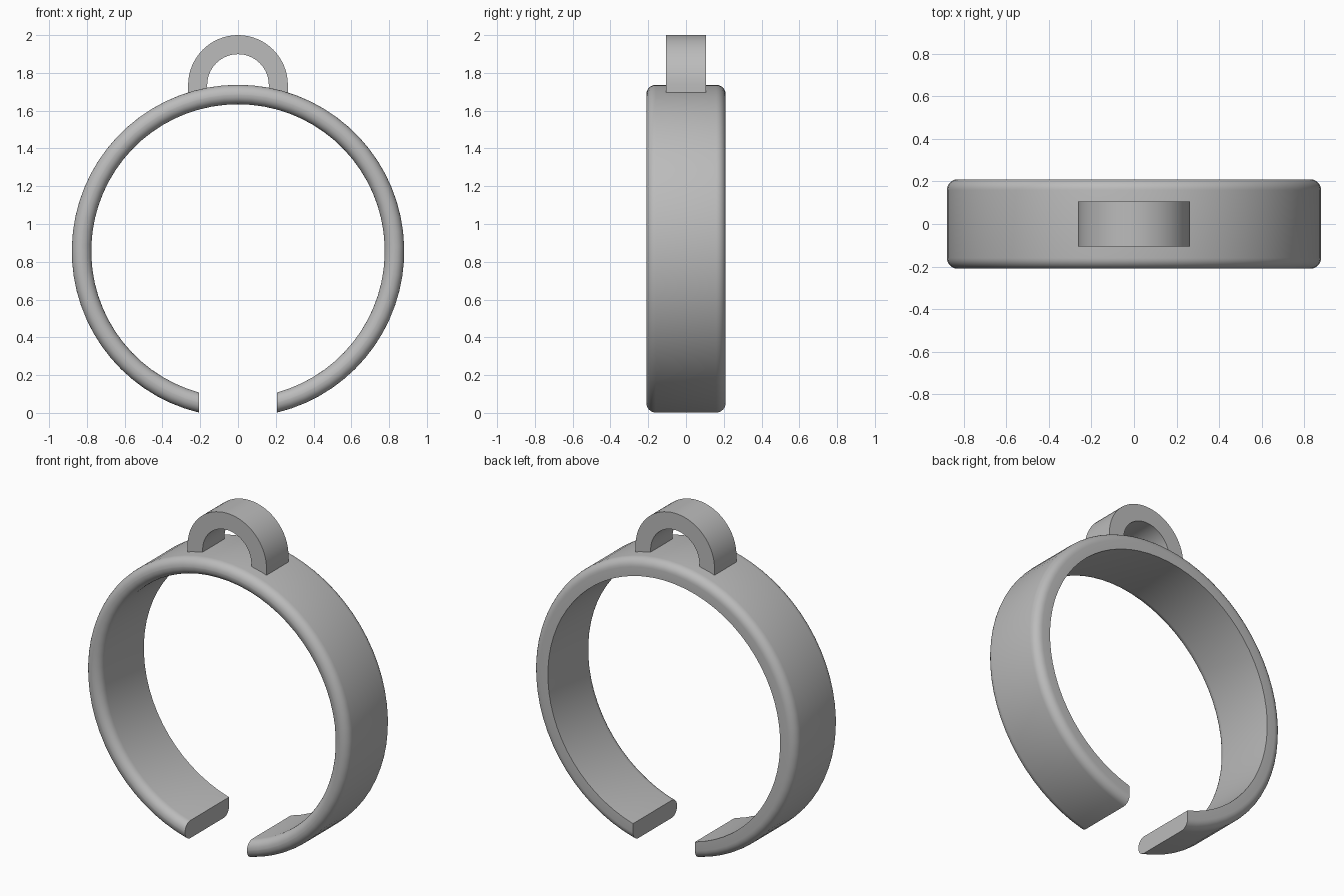
import bpy, bmesh, math

cube = bpy.data.objects.get("Cube")
if cube:
    bpy.data.objects.remove(cube, do_unlink=True)

grey = bpy.data.materials.new("plain_grey")
grey.use_nodes = True
colour = (0.5, 0.5, 0.5, 1)
grey.diffuse_color = colour
grey.node_tree.nodes["Principled BSDF"].inputs["Base Color"].default_value = colour

CENTRE_Z, OUTER, INNER = 0.857, 0.88, 0.777
HALF_WIDTH, HALF_GAP = 0.21, 0.207


def sweep(name, sections):
    """Skin a list of equal closed cross-sections and cap both ends."""
    bm = bmesh.new()
    rings = [[bm.verts.new(p) for p in s] for s in sections]
    n = len(rings[0])
    for a, b in zip(rings, rings[1:]):
        for i in range(n):
            j = (i + 1) % n
            bm.faces.new((a[i], a[j], b[j], b[i]))
    bm.faces.new(rings[0])
    bm.faces.new(rings[-1])
    bmesh.ops.recalc_face_normals(bm, faces=bm.faces)
    mesh = bpy.data.meshes.new(name)
    bm.to_mesh(mesh)
    bm.free()
    obj = bpy.data.objects.new(name, mesh)
    obj.data.materials.append(grey)
    bpy.context.collection.objects.link(obj)
    bpy.ops.object.select_all(action='DESELECT')
    obj.select_set(True)
    bpy.context.view_layer.objects.active = obj
    bpy.ops.object.shade_smooth_by_angle(angle=math.radians(35))
    return obj


def corner(y, r, radius, start, steps=6):
    """Quarter-round profile corner about (y, r), starting at an angle."""
    return [(y + radius * math.cos(t), r + radius * math.sin(t))
            for t in (math.radians(start + 90 * k / steps) for k in range(steps + 1))]


# Band profile: rounded outer edges and front inner edge, crisp back inner edge
ROUND = 0.05
profile = [(HALF_WIDTH, INNER)]
profile += corner(HALF_WIDTH - ROUND, OUTER - ROUND, ROUND, 0)
profile += corner(-HALF_WIDTH + ROUND, OUTER - ROUND, ROUND, 90)
profile += corner(-HALF_WIDTH + ROUND, INNER + ROUND, ROUND, 180)

# Open band: the end sections are trimmed to vertical planes beside the gap
SEGMENTS = 64
sections = []
for s in range(SEGMENTS + 1):
    section = []
    for y, r in profile:
        gap = math.asin(HALF_GAP / r)
        t = gap + (2 * math.pi - 2 * gap) * s / SEGMENTS
        section.append((r * math.sin(t), y, CENTRE_Z - r * math.cos(t)))
    sections.append(section)
sweep("open_band", sections)

# Hanging loop: half-round arch on short straight legs sunk into the band
LOOP_Z, LOOP_OUT, LOOP_IN, LOOP_Y, FOOT_Z = 1.736, 0.264, 0.163, 0.105, 1.69
corners = [(LOOP_IN, -LOOP_Y), (LOOP_OUT, -LOOP_Y), (LOOP_OUT, LOOP_Y), (LOOP_IN, LOOP_Y)]
arch = [[(r * math.cos(t), y, LOOP_Z + r * math.sin(t)) for r, y in corners]
        for t in (math.pi * k / 32 for k in range(33))]
right_foot = [(r, y, FOOT_Z) for r, y in corners]
left_foot = [(-r, y, FOOT_Z) for r, y in corners]
sweep("hanging_loop", [right_foot] + arch + [left_foot])
